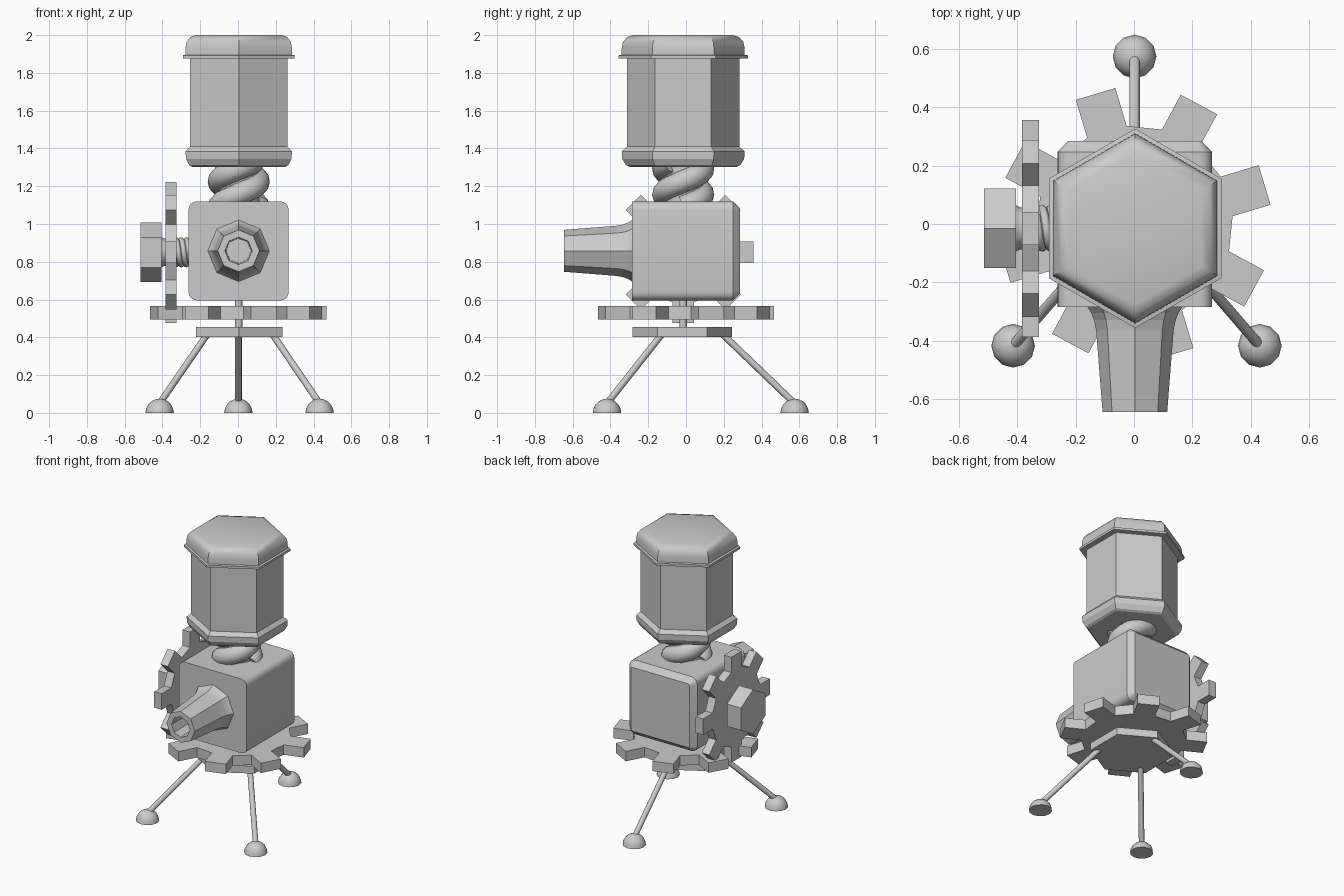
import bpy, bmesh
from math import pi, sin, cos, radians
from mathutils import Vector, Matrix

if "Cube" in bpy.data.objects:
    bpy.data.objects.remove(bpy.data.objects["Cube"])

CX, CY = 0.004, -0.015          # axis of the stacked parts
ZC = 0.85                       # height of the side wheel axis


def finish(name, bm, matrix=None, smooth=None):
    bmesh.ops.recalc_face_normals(bm, faces=bm.faces)
    me = bpy.data.meshes.new(name)
    bm.to_mesh(me)
    bm.free()
    ob = bpy.data.objects.new(name, me)
    bpy.context.collection.objects.link(ob)
    if matrix:
        ob.matrix_world = matrix
    if smooth:
        bpy.ops.object.select_all(action='DESELECT')
        bpy.context.view_layer.objects.active = ob
        ob.select_set(True)
        bpy.ops.object.shade_smooth_by_angle(angle=radians(smooth))
    return ob


def skin(bm, rings):
    """Join rings of points into a capped skin."""
    vs = [[bm.verts.new(p) for p in r] for r in rings]
    n = len(vs[0])
    for a, b in zip(vs, vs[1:]):
        for i in range(n):
            j = (i + 1) % n
            bm.faces.new((a[i], a[j], b[j], b[i]))
    bm.faces.new(vs[0])
    bm.faces.new(vs[-1])


def lathe(name, profile, sides, matrix=None, turn=0.0, smooth=None):
    """Profile of (radius, z) turned about local z."""
    bm = bmesh.new()
    skin(bm, [[(r * cos(turn + 2 * pi * i / sides), r * sin(turn + 2 * pi * i / sides), z)
               for i in range(sides)] for r, z in profile])
    return finish(name, bm, matrix, smooth)


def gear(name, scale, thick, turn, matrix):
    """Eight square teeth on a flat disc."""
    pts = []
    for k in range(8):
        rot = Matrix.Rotation(turn + k * pi / 4, 3, 'Z')
        for x, y in ((.33, -.071), (.466, -.071), (.466, .071), (.33, .071)):
            pts.append(rot @ Vector((x * scale, y * scale, 0)))
    up = Vector((0, 0, thick / 2))
    bm = bmesh.new()
    skin(bm, [[p - up for p in pts], [p + up for p in pts]])
    return finish(name, bm, matrix)


def screw(name, radius, tube, pitch, length, matrix):
    """Two intertwined helical strands around a core."""
    bm = bmesh.new()
    hr = radius - tube
    steps = int(24 * length / pitch) + 1
    for s in range(2):
        rings = []
        for k in range(steps + 1):
            z = length * k / steps
            a = s * pi + 2 * pi * z / pitch
            out = Vector((cos(a), sin(a), 0))
            tan = Vector((-sin(a) * hr, cos(a) * hr, pitch / (2 * pi))).normalized()
            side = tan.cross(out)
            c = out * hr + Vector((0, 0, z))
            rings.append([c + tube * (out * cos(t) + side * sin(t))
                          for t in [2 * pi * i / 12 for i in range(12)]])
        skin(bm, rings)
    core = hr * 1.05
    skin(bm, [[(core * cos(i * pi / 12), core * sin(i * pi / 12), z) for i in range(24)]
              for z in (0, length)])
    return finish(name, bm, matrix, 50)


def rod(name, a, b, r):
    a, b = Vector(a), Vector(b)
    d = b - a
    m = Matrix.Translation(a) @ d.to_track_quat('Z', 'Y').to_matrix().to_4x4()
    return lathe(name, [(r, 0), (r, d.length)], 12, m, smooth=40)


axis = Matrix.Translation((CX, CY, 0))
side_axis = Matrix.Translation((0, CY, ZC)) @ Matrix.Rotation(-pi / 2, 4, 'Y')   # local z -> -x

# tripod legs and half-ball feet
legs = {'left': ((-.415, -.418), (-.16, -.125)), 'right': ((.432, -.418), (.18, -.125)),
        'back': ((.002, .575), (.002, .19))}
for key, ((fx, fy), (tx, ty)) in legs.items():
    rod(key + '_leg', (fx, fy, .05), (tx, ty, .42), .018)
    arc = [(.075 * cos(t), .075 * sin(t)) for t in [k * pi / 10 for k in range(5)]]
    lathe(key + '_foot', arc + [(.001, .075)], 12, Matrix.Translation((fx, fy, 0)), smooth=40)

# hexagonal base plate, shaft and turntable gear
lathe('base_plate', [(.264, .402), (.264, .455)], 6, Matrix.Translation((.006, -.02, 0)), pi / 6)
lathe('base_shaft', [(.019, .44), (.019, .61)], 12, axis, smooth=40)
gear('base_gear', 1, .07, radians(16.7), Matrix.Translation((.002, 0, .53)))

# body block: rounded long edges, chamfered back
bm = bmesh.new()
bmesh.ops.create_cube(bm, size=1)
bmesh.ops.scale(bm, vec=(.53, .57, .525), verts=bm.verts)
long_edges = [e for e in bm.edges if abs(e.verts[0].co.y - e.verts[1].co.y) > .1]
bmesh.ops.bevel(bm, geom=long_edges, offset=.045, segments=4, profile=.5, affect='EDGES')
back = [e for e in bm.edges if all(v.co.y > .28 for v in e.verts)]
bmesh.ops.bevel(bm, geom=back, offset=.037, segments=1, profile=.5, affect='EDGES')
finish('body_block', bm, Matrix.Translation((.003, 0, .8575)), 35)

# octagonal nozzle with a hollow mouth
nozzle = [(.163, -.02), (.163, .0), (.15, .02), (.14, .045), (.133, .08), (.111, .36), (.072, .36), (.066, .12)]
lathe('front_nozzle', nozzle, 8,
      Matrix.Translation((.003, -.285, .858)) @ Matrix.Rotation(pi / 2, 4, 'X'))

# side wheel: screw, gear, collar, hexagonal nut
screw('side_screw', .08, .014, .056, .09, side_axis @ Matrix.Translation((0, 0, .245)))
gear('side_gear', .8, .058, 0, side_axis @ Matrix.Translation((0, 0, .355)))
lathe('side_collar', [(.072, .37), (.072, .39), (.082, .41)], 16, side_axis, smooth=40)
lathe('side_nut', [(.158, .405), (.158, .515)], 6, side_axis)

# neck screw
screw('neck_screw', .165, .06, .27, .24, axis @ Matrix.Translation((0, 0, 1.09)))

# hexagonal canister and lid
lathe('canister', [(.285, 1.303), (.303, 1.312), (.323, 1.345), (.325, 1.385), (.297, 1.41), (.297, 1.885)],
      6, axis, pi / 6)
lathe('lid', [(.342, 1.877), (.342, 1.893), (.326, 1.896), (.325, 1.935), (.318, 1.965),
              (.296, 1.99), (.262, 2.0)], 6, axis, pi / 6, 35)
